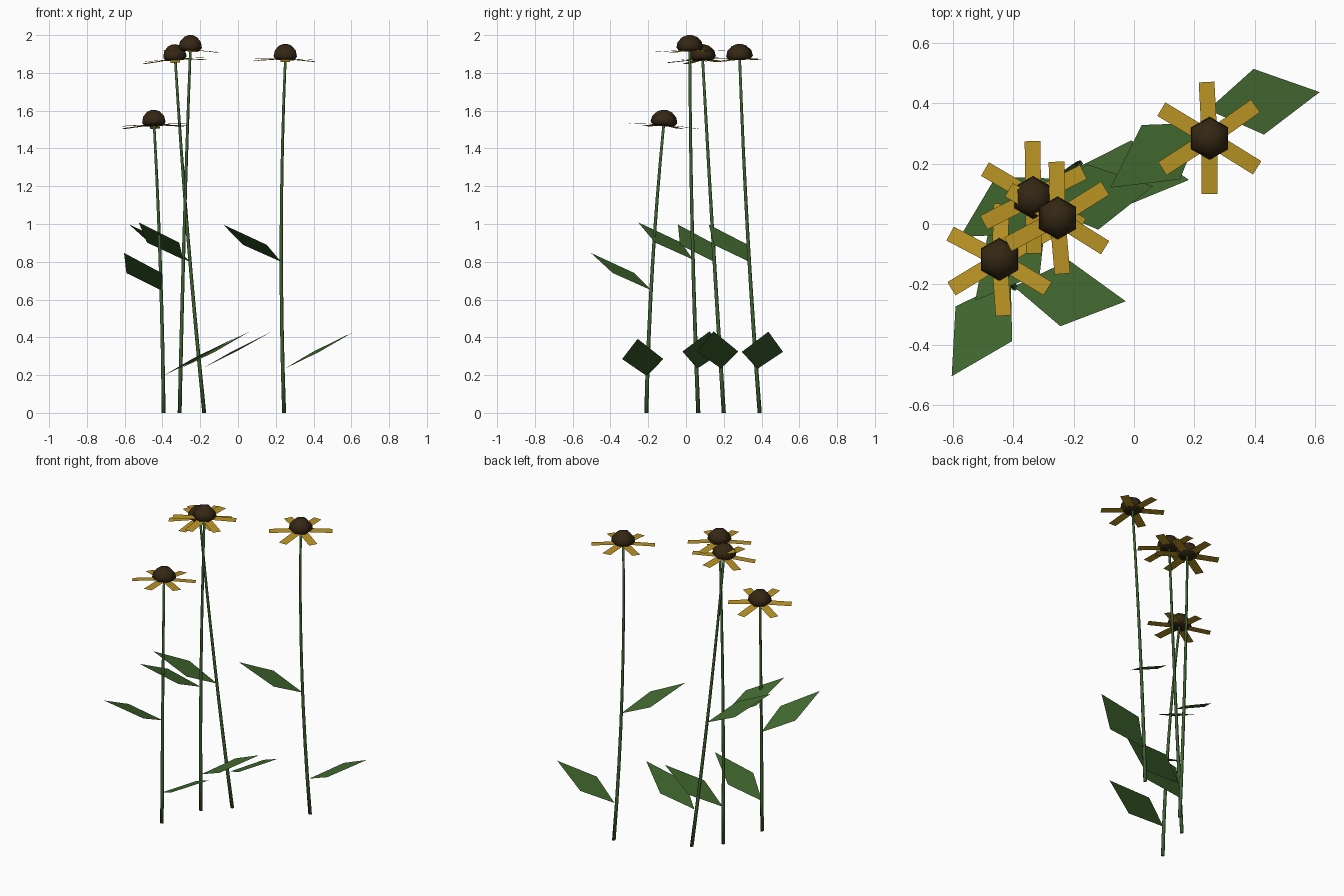
import bpy, bmesh, math
from mathutils import Vector

if "Cube" in bpy.data.objects:
    bpy.data.objects.remove(bpy.data.objects["Cube"])


def material(name, rgb):
    m = bpy.data.materials.new(name)
    m.diffuse_color = (*rgb, 1)
    m.use_nodes = True
    m.node_tree.nodes["Principled BSDF"].inputs["Base Color"].default_value = m.diffuse_color
    return m


GREEN = material("leaf green", (0.056, 0.145, 0.03))
STEM = material("stem green", (0.05, 0.12, 0.032))
YELLOW = material("petal yellow", (0.50, 0.30, 0.018))
BROWN = material("cone brown", (0.035, 0.02, 0.007))


def make(name, bm, mat, smooth=False):
    mesh = bpy.data.meshes.new(name)
    bm.to_mesh(mesh)
    bm.free()
    mesh.materials.append(mat)
    for p in mesh.polygons:
        p.use_smooth = smooth
    ob = bpy.data.objects.new(name, mesh)
    bpy.context.collection.objects.link(ob)
    return ob


def loft(bm, rings):
    """Skin equal-length rings of points and cap both ends."""
    vs = [[bm.verts.new(p) for p in r] for r in rings]
    n = len(vs[0])
    for a, b in zip(vs, vs[1:]):
        for i in range(n):
            j = (i + 1) % n
            bm.faces.new((a[i], a[j], b[j], b[i]))
    bm.faces.new(vs[0][::-1])
    bm.faces.new(vs[-1])


def ring(c, r, n, phase=0.0):
    return [Vector(c) + Vector((r * math.cos(phase + math.tau * i / n),
                                r * math.sin(phase + math.tau * i / n), 0)) for i in range(n)]


# Stem: a gently bent, tapering tube through three points
def stem(name, base, mid, top):
    p0, p1, p2 = map(Vector, (base, mid, top))
    t1 = (p1.z - p0.z) / (p2.z - p0.z)
    rings = []
    for k in range(9):
        t = k / 8
        # quadratic through the three points
        p = (p0 * ((t - t1) * (t - 1) / t1) + p1 * (t * (t - 1) / (t1 * (t1 - 1)))
             + p2 * (t * (t - t1) / (1 - t1)))
        rings.append(ring(p, 0.0115 - 0.004 * t, 5))
    bm = bmesh.new()
    loft(bm, rings)
    make(name, bm, STEM, True)


# Leaf: a flat rising diamond
def leaf(name, base, angle):
    bm = bmesh.new()
    pts = [(0, 0, 0), (0.17, -0.11, 0.09), (0.374, 0, 0.197), (0.17, 0.11, 0.09)]
    bm.faces.new([bm.verts.new(p) for p in pts])
    ob = make(name, bm, GREEN)
    ob.location = base
    ob.rotation_euler.z = math.radians(angle)


# Flower head: six-sided cone and flat strap petals, tilted along the stem
def head(tag, pos, axis, angles):
    rot = Vector((0, 0, 1)).rotation_difference(axis)
    bm = bmesh.new()
    prof = [(0.054, -0.006), (0.071, 0.012), (0.064, 0.042), (0.039, 0.068), (0.012, 0.078)]
    loft(bm, [ring((0, 0, z), r, 6, math.pi / 6) for r, z in prof])
    cone = make("cone_" + tag, bm, BROWN, True)

    bm = bmesh.new()
    for a in angles:
        a = math.radians(a)
        u = Vector((math.cos(a), math.sin(a), 0))
        v = Vector((-u.y, u.x, 0)) * 0.026
        inner = u * 0.015
        outer = u * 0.186 + Vector((0, 0, -0.008))
        bm.faces.new([bm.verts.new(p) for p in (inner - v, outer - v, outer + v, inner + v)])
    petals = make("petals_" + tag, bm, YELLOW)
    for ob in (cone, petals):
        ob.location = pos
        ob.rotation_mode = 'QUATERNION'
        ob.rotation_quaternion = rot


# tag, stem base / bend / top, lower leaf base and angle, upper leaf angle, petal angles
plants = [
    ("right", (0.243, 0.39, 0), (0.228, 0.335, 0.8), (0.25, 0.284, 1.875),
     (0.245, 0.378, 0.233), 9, 215, (35, 93, 149, 213, 270, 328)),
    ("back", (-0.18, 0.2, 0), (-0.255, 0.15, 0.8), (-0.333, 0.088, 1.873),
     (-0.19, 0.185, 0.235), -6, 211, (27, 91, 150, 207, 270, 330)),
    ("centre", (-0.31, 0.065, 0), (-0.29, 0.037, 0.812), (-0.253, 0.02, 1.922),
     (-0.305, 0.06, 0.235), 10, 231, (32, 91, 150, 208, 275, 328)),
    ("left", (-0.395, -0.21, 0), (-0.408, -0.185, 0.65), (-0.445, -0.118, 1.526),
     (-0.398, -0.207, 0.195), -7.5, 238.5, (30, 88, 152, 211, 274, 329)),
]
for tag, base, mid, top, low, low_a, up_a, angles in plants:
    stem("stem_" + tag, base, mid, top)
    leaf("lower_leaf_" + tag, low, low_a)
    leaf("upper_leaf_" + tag, mid, up_a)
    head(tag, top, Vector(top) - Vector(mid), angles)
